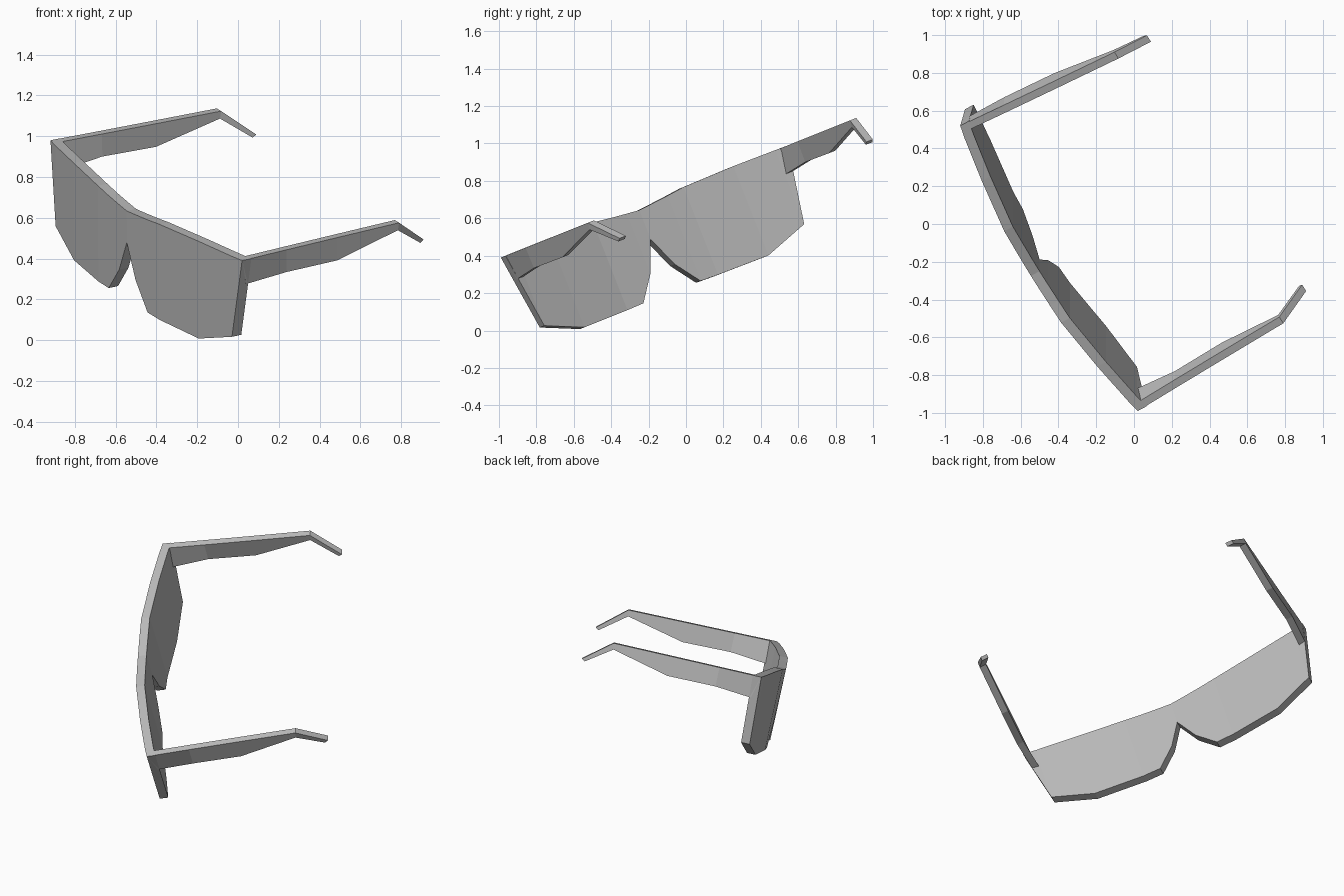
import bpy
import bmesh
from mathutils import Matrix, Vector

cube = bpy.data.objects.get("Cube")
if cube:
    bpy.data.objects.remove(cube)

# One grey plastic for everything
grey = bpy.data.materials.new("grey_plastic")
grey.use_nodes = True
grey.diffuse_color = (0.5, 0.5, 0.5, 1)
grey.node_tree.nodes["Principled BSDF"].inputs["Base Color"].default_value = (0.5, 0.5, 0.5, 1)

# Resting pose: local x runs to the wearer's left, y back, z up
left = Vector((0.5016, -0.8058, -0.3148)).normalized()
up = left.cross(Vector((0.865, 0.4655, 0.1865))).normalized()
back = up.cross(left)
pose = Matrix((left, back, up)).transposed().to_4x4()
pose.translation = (-0.45, -0.235, 0.685)


def loft(name, sections):
    """Join four-sided sections into a closed flat-shaded solid."""
    bm = bmesh.new()
    rings = [[bm.verts.new(p) for p in s] for s in sections]
    for a, b in zip(rings, rings[1:]):
        for i in range(4):
            j = (i + 1) % 4
            bm.faces.new((a[i], a[j], b[j], b[i]))
    bm.faces.new(rings[0])
    bm.faces.new(rings[-1])
    bmesh.ops.remove_doubles(bm, verts=bm.verts, dist=0.0005)
    bmesh.ops.recalc_face_normals(bm, faces=bm.faces)
    mesh = bpy.data.meshes.new(name)
    bm.to_mesh(mesh)
    bm.free()
    mesh.materials.append(grey)
    obj = bpy.data.objects.new(name, mesh)
    bpy.context.collection.objects.link(obj)
    obj.matrix_world = pose


# Wraparound visor: half outline as (x, front y, top z, bottom z)
half = [
    (0, -0.111, -0.033, -0.2),
    (0.08, -0.109, -0.026, -0.37),
    (0.19, -0.105, -0.016, -0.505),
    (0.3, -0.1, -0.004, -0.508),
    (0.61, -0.058, 0.003, -0.51),
    (0.862, -0.016, 0.001, -0.424),
    (0.937, 0, 0, 0),
]
outline = [(-x, y, t, b) for x, y, t, b in half[:0:-1]] + half
DEPTH = 0.053
loft("visor", [[(x, y, t), (x, y + DEPTH, t), (x, y + DEPTH, b), (x, y, b)]
               for x, y, t, b in outline])

# Temple arms: (top x, top y, top z), (bottom x, bottom y, bottom z) on the outside
arm = [
    ((0.937, 0.002, 0), (0.913, 0.035, -0.139)),
    ((0.923, 0.26, 0), (0.921, 0.26, -0.118)),
    ((0.908, 0.556, 0), (0.906, 0.556, -0.121)),
    ((0.891, 0.917, 0), (0.891, 0.91, -0.038)),
    ((0.84, 1.086, -0.14), (0.842, 1.066, -0.153)),
]
WIDTH = 0.042
for side, label in ((1, "left"), (-1, "right")):
    loft(label + "_temple_arm", [
        [(side * tx, ty, tz), (side * (tx - WIDTH), ty, tz),
         (side * (bx - WIDTH), by, bz), (side * bx, by, bz)]
        for (tx, ty, tz), (bx, by, bz) in arm])
